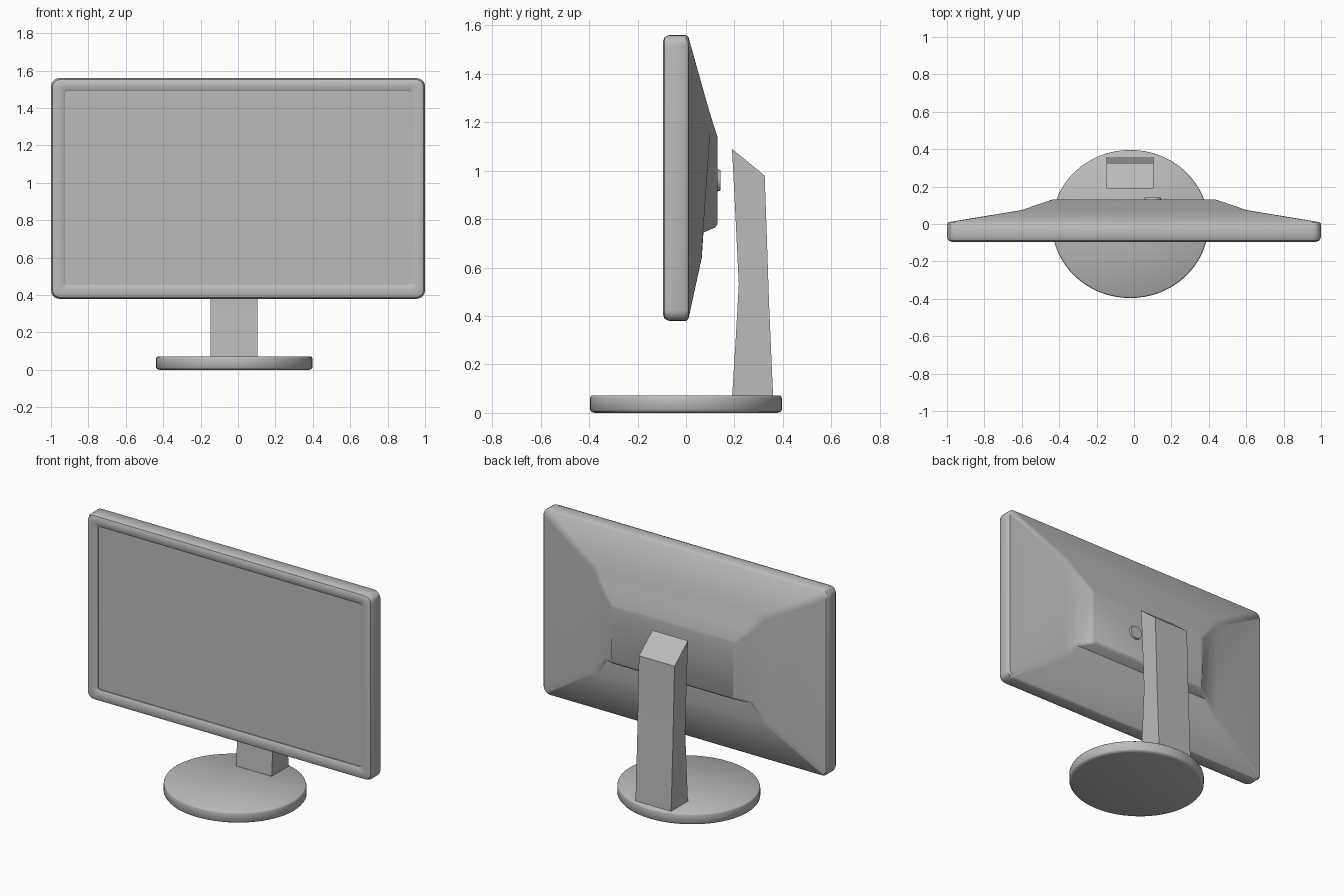
import bpy, bmesh, math
from mathutils import Matrix

cube = bpy.data.objects.get("Cube")
if cube:
    bpy.data.objects.remove(cube, do_unlink=True)

grey = bpy.data.materials.new("plain grey")
grey.use_nodes = True
grey.diffuse_color = (0.5, 0.5, 0.5, 1)
grey.node_tree.nodes["Principled BSDF"].inputs["Base Color"].default_value = (0.5, 0.5, 0.5, 1)


def finish(name, bm, angle=None):
    bmesh.ops.recalc_face_normals(bm, faces=bm.faces)
    mesh = bpy.data.meshes.new(name)
    bm.to_mesh(mesh)
    bm.free()
    mesh.materials.append(grey)
    obj = bpy.data.objects.new(name, mesh)
    bpy.context.collection.objects.link(obj)
    if angle:
        bpy.ops.object.select_all(action='DESELECT')
        obj.select_set(True)
        bpy.context.view_layer.objects.active = obj
        bpy.ops.object.shade_smooth_by_angle(angle=math.radians(angle))
    return obj


def ring(bm, half_w, z0, z1, r, y_low, y_high=None, steps=5):
    """Rounded rectangle facing y; its depth can vary from bottom to top."""
    y_high = y_low if y_high is None else y_high
    verts = []
    for k, (sx, top) in enumerate([(1, True), (-1, True), (-1, False), (1, False)]):
        cx, cz = sx * (half_w - r), (z1 - r if top else z0 + r)
        for i in range(steps + 1):
            a = (k + i / steps) * math.pi / 2
            x, z = cx + r * math.cos(a), cz + r * math.sin(a)
            t = (z - z0) / (z1 - z0)
            verts.append(bm.verts.new((x, y_low + t * (y_high - y_low), z)))
    return verts


def loft(bm, rings):
    for a, b in zip(rings, rings[1:]):
        for i in range(len(a)):
            j = (i + 1) % len(a)
            bm.faces.new((a[i], a[j], b[j], b[i]))


# Housing: bezel lip, rounded frame, then the hipped back bulge
B, T = 0.38, 1.56
bm = bmesh.new()
rings = [
    ring(bm, 0.925, 0.455, 1.49, 0.015, -0.07),
    ring(bm, 0.925, 0.455, 1.49, 0.015, -0.085),
    ring(bm, 0.935, 0.445, 1.50, 0.02, -0.092),
    ring(bm, 0.975, B + 0.025, T - 0.025, 0.03, -0.095),
    ring(bm, 0.992, B + 0.008, T - 0.008, 0.04, -0.088),
    ring(bm, 1.0, B, T, 0.045, -0.07),
    ring(bm, 1.0, B, T, 0.045, 0.0),
    ring(bm, 0.992, B + 0.008, T - 0.008, 0.04, 0.01),
    ring(bm, 0.60, 0.64, 1.32, 0.03, 0.065, 0.075),
    ring(bm, 0.52, 0.745, 1.22, 0.02, 0.072, 0.104),
    ring(bm, 0.44, 0.765, 1.14, 0.015, 0.12, 0.13),
    ring(bm, 0.43, 0.78, 1.13, 0.015, 0.131),
]
loft(bm, rings)
bm.faces.new(rings[-1])
finish("monitor_housing", bm, 40)

# Flat screen set behind the bezel
bm = bmesh.new()
bm.faces.new(ring(bm, 0.928, 0.452, 1.493, 0.015, -0.077))
finish("screen", bm)

# Round button on the back
bm = bmesh.new()
bmesh.ops.create_cone(bm, cap_ends=True, segments=20, radius1=0.05, radius2=0.042, depth=0.03,
                      matrix=Matrix.Translation((0.1, 0.128, 0.96)) @ Matrix.Rotation(-math.pi / 2, 4, 'X'))
finish("back_button", bm, 40)

# Upright neck: side profile (y, z) extruded across x
bm = bmesh.new()
profile = [(0.19, 0.06), (0.205, 0.3), (0.218, 0.53), (0.205, 0.8), (0.19, 1.09),
           (0.325, 0.98), (0.333, 0.75), (0.343, 0.45), (0.36, 0.06)]
face = bm.faces.new([bm.verts.new((-0.147, y, z)) for y, z in profile])
extruded = bmesh.ops.extrude_face_region(bm, geom=[face])["geom"]
bmesh.ops.translate(bm, vec=(0.25, 0, 0), verts=[v for v in extruded if isinstance(v, bmesh.types.BMVert)])
finish("stand_neck", bm, 25)

# Disc base with softened rims: (scale, height) rings
bm = bmesh.new()
count = 64
rings = []
for s, z in [(0.95, 0), (0.985, 0.004), (1, 0.012), (1, 0.06), (0.993, 0.068), (0.98, 0.072)]:
    rings.append([bm.verts.new((-0.02 + 0.418 * s * math.cos(2 * math.pi * i / count),
                                0.396 * s * math.sin(2 * math.pi * i / count), z)) for i in range(count)])
loft(bm, rings)
bm.faces.new(rings[0])
bm.faces.new(rings[-1])
finish("stand_base", bm, 40)
